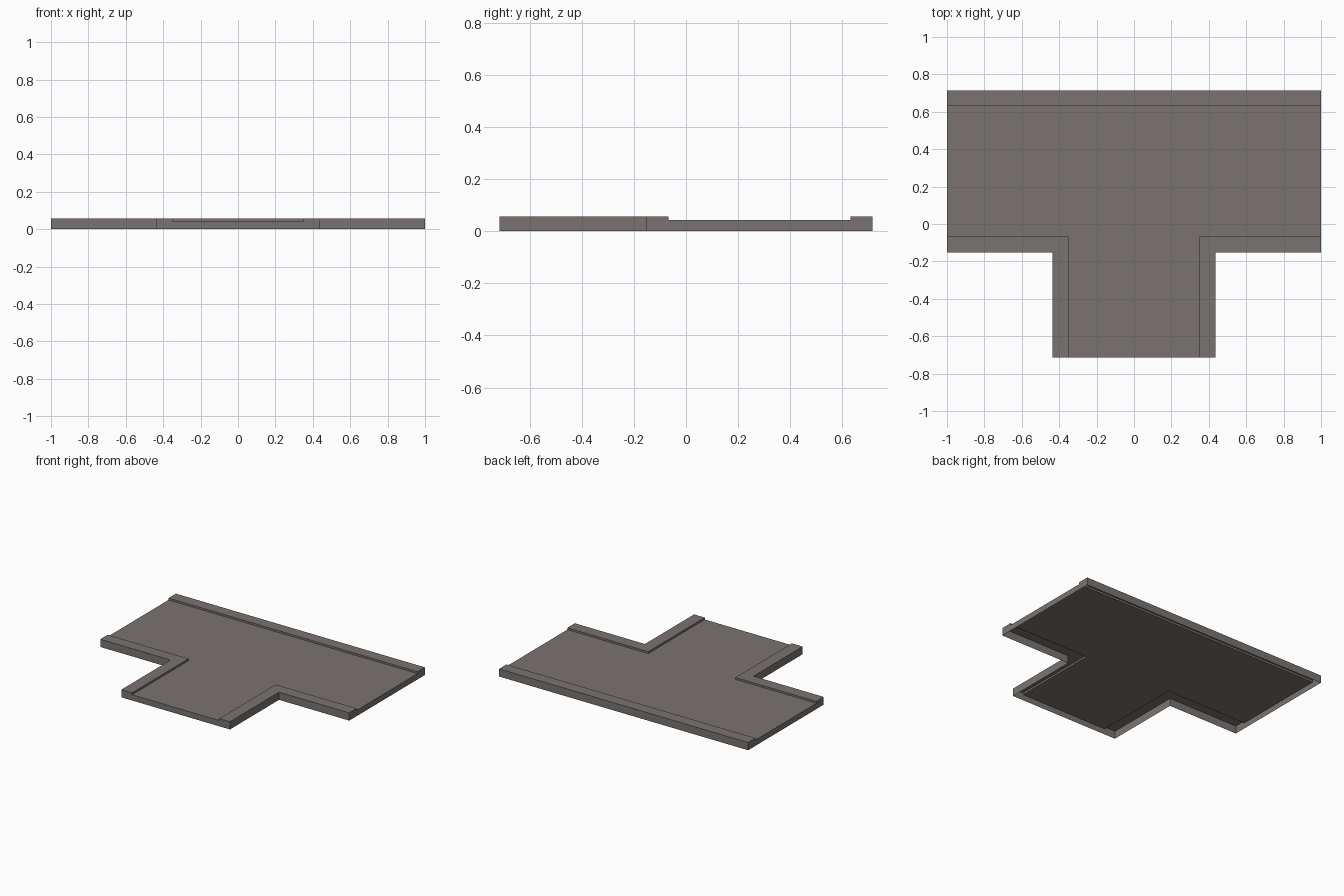
import bpy
import bmesh

if "Cube" in bpy.data.objects:
    bpy.data.objects.remove(bpy.data.objects["Cube"])

# Key levels
ROAD_Z, CURB_Z = 0.042, 0.056
# Plan dimensions
END_Y, SIDE_X = 0.715, 1.0
BACK_IN, FRONT_IN, FRONT_OUT = 0.631, -0.067, -0.152
STEM_IN, STEM_OUT = 0.35, 0.436

stone = bpy.data.materials.new("warm grey stone")
stone.diffuse_color = (0.195, 0.175, 0.162, 1.0)
stone.use_nodes = True
stone.node_tree.nodes["Principled BSDF"].inputs["Base Color"].default_value = stone.diffuse_color


def slab_shell(name, outline, top):
    """Open-bottomed slab. outline: counter-clockwise (x, y, foot);
    foot is the bottom of the wall leaving that corner, None for no wall."""
    bm = bmesh.new()
    rim = [bm.verts.new((x, y, top)) for x, y, _ in outline]
    bm.faces.new(rim)
    for i, (x, y, foot) in enumerate(outline):
        if foot is None:
            continue
        j = (i + 1) % len(outline)
        a = bm.verts.new((x, y, foot))
        b = bm.verts.new((outline[j][0], outline[j][1], foot))
        bm.faces.new((a, b, rim[j], rim[i]))
    bmesh.ops.remove_doubles(bm, verts=bm.verts, dist=1e-5)
    mesh = bpy.data.meshes.new(name)
    bm.to_mesh(mesh)
    bm.free()
    mesh.materials.append(stone)
    obj = bpy.data.objects.new(name, mesh)
    bpy.context.collection.objects.link(obj)
    return obj


# T-shaped road surface, with end walls at its three openings
slab_shell("road_surface", [
    (-STEM_IN, -END_Y, 0), (STEM_IN, -END_Y, None),
    (STEM_IN, FRONT_IN, None), (SIDE_X, FRONT_IN, 0),
    (SIDE_X, BACK_IN, None), (-SIDE_X, BACK_IN, 0),
    (-SIDE_X, FRONT_IN, None), (-STEM_IN, FRONT_IN, None),
], ROAD_Z)

# Straight raised edge along the back
slab_shell("back_curb", [
    (-SIDE_X, BACK_IN, ROAD_Z), (SIDE_X, BACK_IN, 0),
    (SIDE_X, END_Y, 0), (-SIDE_X, END_Y, 0),
], CURB_Z)

# L-shaped raised edges around both inner corners
corner = slab_shell("corner_curbs", [
    (STEM_IN, -END_Y, 0), (STEM_OUT, -END_Y, 0),
    (STEM_OUT, FRONT_OUT, 0), (SIDE_X, FRONT_OUT, 0),
    (SIDE_X, FRONT_IN, ROAD_Z), (STEM_IN, FRONT_IN, ROAD_Z),
], CURB_Z)
mirror = corner.modifiers.new("mirror", 'MIRROR')
mirror.use_axis = (True, False, False)
mirror.use_mirror_merge = False
